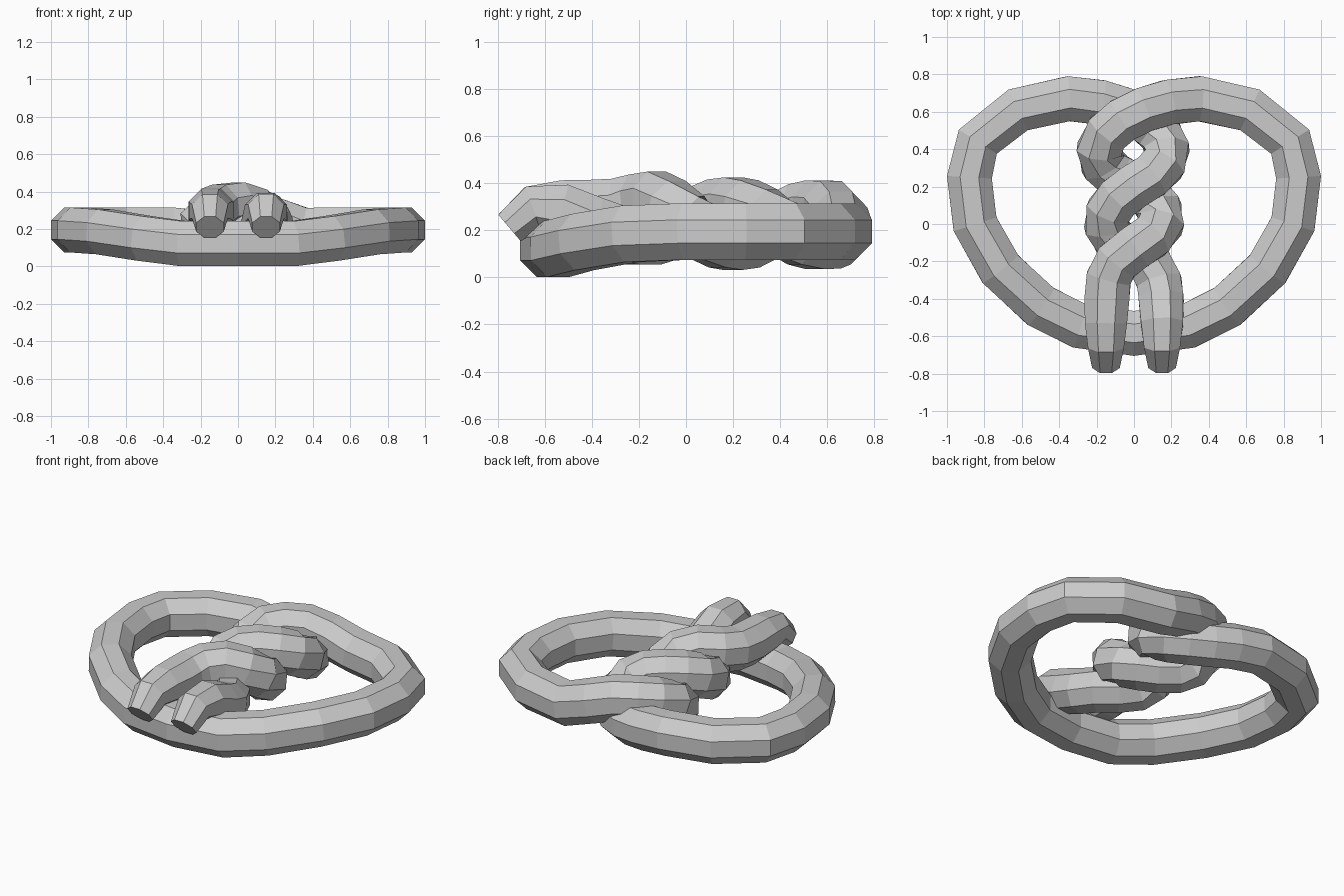
import bpy, bmesh, math
from mathutils import Vector

R = 0.13
SIDES = 8

# left tip -> twist -> towards the right lobe (x, y, z, radius)
strand_left_end = [
    (-0.15, -0.75, 0.21, 0.08), (-0.15, -0.65, 0.295, 0.104),
    (-0.15, -0.53, 0.30, 0.122), (-0.145, -0.40, 0.295, R),
    (-0.135, -0.29, 0.30, R), (-0.09, -0.20, 0.318, R), (0.0, -0.13, 0.33, R),
    (0.09, -0.07, 0.30, R), (0.145, 0.0, 0.245, R), (0.135, 0.08, 0.19, R),
    (0.08, 0.15, 0.16, R), (0.0, 0.20, 0.152, R), (-0.10, 0.26, 0.16, R),
    (-0.165, 0.32, 0.19, R), (-0.185, 0.40, 0.24, R), (-0.14, 0.49, 0.28, R),
    (-0.06, 0.555, 0.293, R), (0.05, 0.61, 0.29, R), (0.18, 0.65, 0.25, R),
]
# half of the big loop, from the top of the lobe to just before the bottom
half_loop = [
    (0.35, 0.67), (0.62, 0.61), (0.835, 0.44), (0.88, 0.25),
    (0.85, 0.0), (0.715, -0.24), (0.50, -0.44), (0.29, -0.545),
]
loop_z = [0.195, 0.195, 0.195, 0.195, 0.195, 0.185, 0.15, 0.122]
right_loop = [(x, y, z, R) for (x, y), z in zip(half_loop, loop_z)]
left_loop = [(-x, y, z, r) for x, y, z, r in reversed(right_loop)]
# left lobe -> twist -> right tip
strand_right_end = [
    (-0.18, 0.65, 0.175, R), (-0.05, 0.61, 0.158, R), (0.06, 0.555, 0.155, R),
    (0.135, 0.49, 0.17, R), (0.175, 0.40, 0.215, R), (0.155, 0.32, 0.265, R),
    (0.09, 0.255, 0.295, R), (0.0, 0.20, 0.305, R), (-0.08, 0.14, 0.298, R),
    (-0.135, 0.07, 0.27, R), (-0.145, -0.01, 0.23, R), (-0.10, -0.085, 0.195, R),
    (0.0, -0.15, 0.175, R), (0.09, -0.22, 0.175, R), (0.135, -0.31, 0.19, R),
    (0.145, -0.40, 0.225, R), (0.15, -0.53, 0.285, 0.122),
    (0.15, -0.65, 0.295, 0.104), (0.15, -0.75, 0.21, 0.08),
]
path = strand_left_end + right_loop + [(0, -0.585, 0.122, R)] + left_loop + strand_right_end


def sweep(name, path):
    """Sweep an octagon with a flat top along the path and cap both ends."""
    bm = bmesh.new()
    pts = [Vector(p[:3]) for p in path]
    rings = []
    for i, p in enumerate(pts):
        d_in = (p - pts[max(i - 1, 0)]).normalized()
        d_out = (pts[min(i + 1, len(pts) - 1)] - p).normalized()
        tangent = (d_in + d_out).normalized()
        side = tangent.cross(Vector((0, 0, 1))).normalized()
        up = side.cross(tangent)
        ring = []
        for k in range(SIDES):
            a = 2 * math.pi * (k + 0.5) / SIDES
            ring.append(bm.verts.new(p + path[i][3] * (math.cos(a) * side + math.sin(a) * up)))
        rings.append(ring)
    for a, b in zip(rings, rings[1:]):
        for k in range(SIDES):
            n = (k + 1) % SIDES
            bm.faces.new((a[k], a[n], b[n], b[k]))
    bm.faces.new(rings[0])
    bm.faces.new(rings[-1])
    bmesh.ops.recalc_face_normals(bm, faces=bm.faces)
    mesh = bpy.data.meshes.new(name)
    bm.to_mesh(mesh)
    bm.free()
    obj = bpy.data.objects.new(name, mesh)
    bpy.context.collection.objects.link(obj)
    return obj


# the whole twisted dough rope
sweep("pretzel_dough", path)
